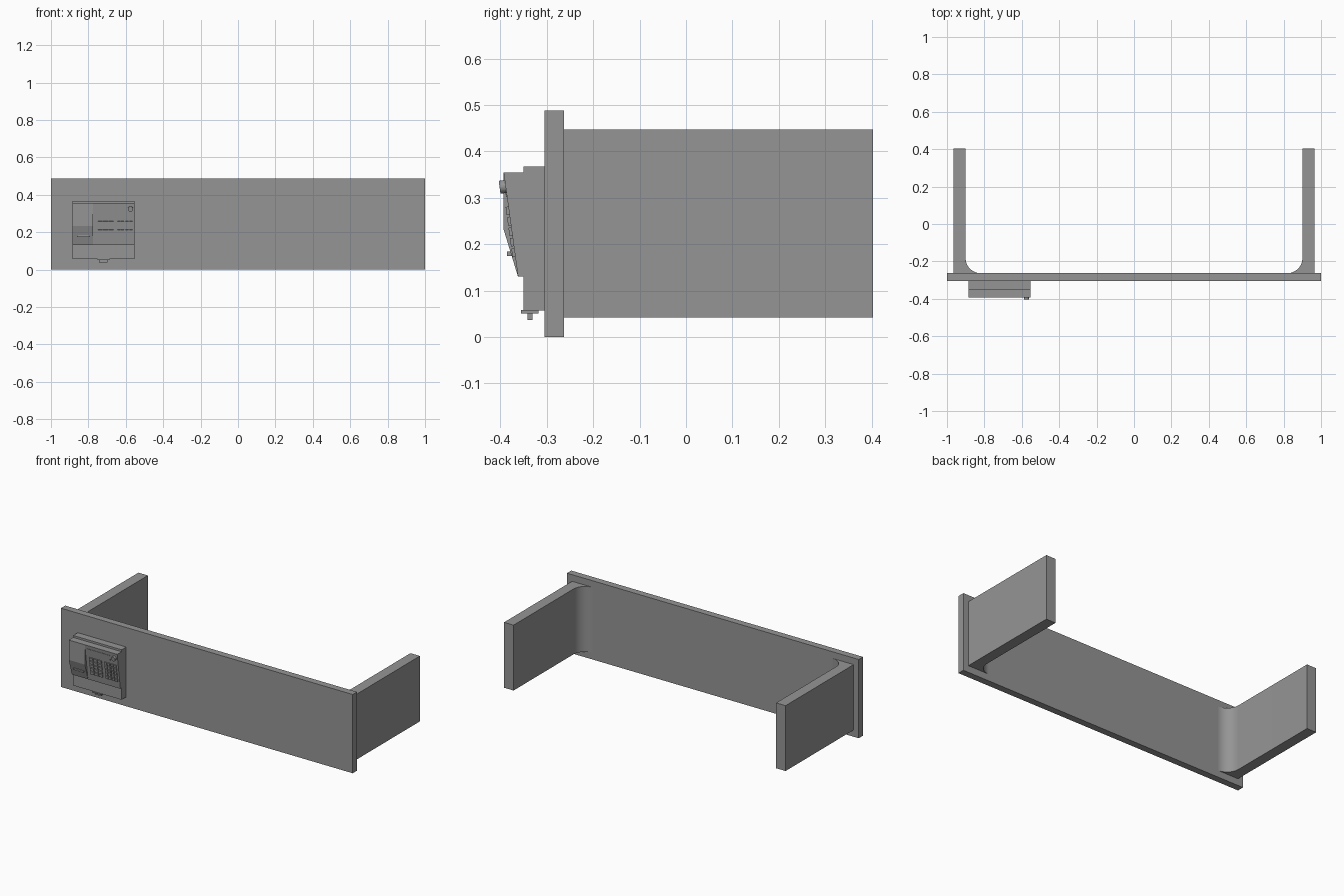
import bpy, bmesh, math
from mathutils import Vector, Matrix

cube = bpy.data.objects.get("Cube")
if cube:
    bpy.data.objects.remove(cube, do_unlink=True)

grey = bpy.data.materials.new("mid grey")
grey.use_nodes = True
COLOUR = (0.3, 0.3, 0.3, 1)
grey.diffuse_color = COLOUR
grey.node_tree.nodes["Principled BSDF"].inputs["Base Color"].default_value = COLOUR


def finish(bm, name):
    bmesh.ops.recalc_face_normals(bm, faces=bm.faces)
    mesh = bpy.data.meshes.new(name)
    bm.to_mesh(mesh)
    bm.free()
    mesh.materials.append(grey)
    obj = bpy.data.objects.new(name, mesh)
    bpy.context.collection.objects.link(obj)
    return obj


def add_box(bm, lo, hi, tilt=0):
    lo, hi = Vector(lo), Vector(hi)
    m = (Matrix.Translation((lo + hi) / 2) @ Matrix.Rotation(tilt, 4, 'X')
         @ Matrix.Diagonal((hi - lo).to_4d()))
    m[3][3] = 1
    bmesh.ops.create_cube(bm, size=1, matrix=m)


def box(name, lo, hi, tilt=0):
    bm = bmesh.new()
    add_box(bm, lo, hi, tilt)
    return finish(bm, name)


def prism(name, points, direction):
    bm = bmesh.new()
    face = bm.faces.new([bm.verts.new(p) for p in points])
    new = bmesh.ops.extrude_face_region(bm, geom=[face])["geom"]
    verts = [g for g in new if isinstance(g, bmesh.types.BMVert)]
    bmesh.ops.translate(bm, vec=direction, verts=verts)
    return finish(bm, name)


# Long front panel
PANEL_BACK = -0.263
box("front_panel", (-1, -0.305, 0), (1, PANEL_BACK, 0.488))

# Side wings with a rounded inner corner where they meet the panel
R = 0.08
INNER, OUTER, END = 0.9, 0.965, 0.403
for side, name in ((-1, "right_wing"), (1, "left_wing")):
    outline = [(OUTER, PANEL_BACK), (OUTER, END), (INNER, END)]
    for i in range(17):
        a = i / 16 * math.pi / 2
        outline.append((INNER - R + R * math.cos(a), PANEL_BACK + R - R * math.sin(a)))
    wing = prism(name, [(side * x, y, 0.042) for x, y in outline], (0, 0, 0.405))
    bpy.ops.object.select_all(action='DESELECT')
    wing.select_set(True)
    bpy.context.view_layer.objects.active = wing
    bpy.ops.object.shade_smooth_by_angle(angle=math.radians(30))

# Wall unit base, cradle side and sloping keypad side
LEFT, SPLIT, RIGHT = -0.885, -0.775, -0.553
box("unit_base", (LEFT, -0.35, 0.057), (RIGHT, -0.305, 0.367))


def housing(name, x0, x1, profile):
    prism(name, [(x0, y, z) for y, z in profile], (x1 - x0, 0, 0))


housing("cradle_housing", LEFT, SPLIT,
        [(-0.35, 0.355), (-0.393, 0.355), (-0.393, 0.232), (-0.362, 0.13), (-0.35, 0.13)])
housing("keypad_housing", SPLIT, RIGHT,
        [(-0.35, 0.355), (-0.393, 0.355), (-0.362, 0.13), (-0.35, 0.13)])

TILT = math.atan2(0.031, 0.225)


def slope_y(z):
    return -0.362 - (z - 0.13) * math.tan(TILT)


# Keys in three groups of columns
bm = bmesh.new()
columns = [(x, 0.025) for x in (-0.737, -0.708, -0.679)]
columns += [(x, 0.016) for x in (-0.637, -0.617, -0.593, -0.573)]
for x, w in columns:
    for row in range(5):
        z = 0.272 - row * 0.0225
        y = slope_y(z)
        add_box(bm, (x - w / 2, y - 0.006, z - 0.009), (x + w / 2, y + 0.004, z + 0.009), TILT)
finish(bm, "keys")

# Display plate above the keys
y = slope_y(0.318)
box("display", (-0.76, y - 0.002, 0.302), (-0.605, y + 0.002, 0.334), TILT)

# Round button at the upper corner
bm = bmesh.new()
z = 0.324
bmesh.ops.create_cone(bm, cap_ends=True, segments=24, radius1=0.014, radius2=0.014, depth=0.02,
                      matrix=Matrix.Translation((-0.575, slope_y(z) - 0.003, z))
                      @ Matrix.Rotation(math.pi / 2 + TILT, 4, 'X'))
finish(bm, "round_button")

# Ledge on the cradle and tab under the unit
box("cradle_ledge", (-0.86, -0.386, 0.175), (-0.79, -0.37, 0.184))
box("tab_flange", (-0.752, -0.355, 0.051), (-0.688, -0.318, 0.058))
box("bottom_tab", (-0.742, -0.341, 0.037), (-0.698, -0.331, 0.053))
